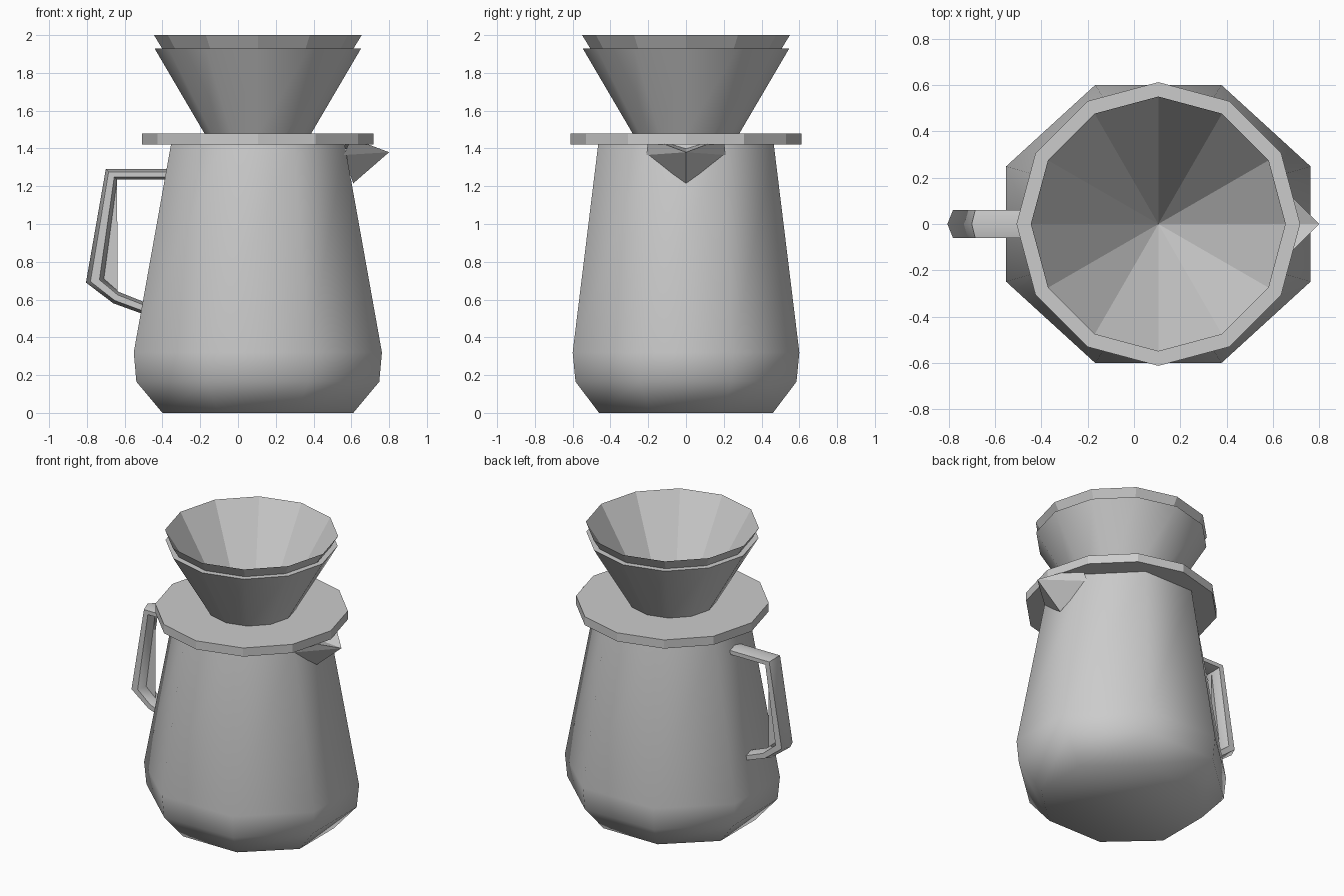
import bpy
from math import cos, sin, pi, radians

if "Cube" in bpy.data.objects:
    bpy.data.objects.remove(bpy.data.objects["Cube"])

CX = 0.105  # shared vertical axis of carafe and dripper


def make(name, verts, faces, smooth=None):
    me = bpy.data.meshes.new(name)
    me.from_pydata(verts, [], faces)
    ob = bpy.data.objects.new(name, me)
    bpy.context.collection.objects.link(ob)
    bpy.ops.object.select_all(action='DESELECT')
    ob.select_set(True)
    bpy.context.view_layer.objects.active = ob
    bpy.ops.object.mode_set(mode='EDIT')
    bpy.ops.mesh.select_all(action='SELECT')
    bpy.ops.mesh.normals_make_consistent(inside=False)
    bpy.ops.object.mode_set(mode='OBJECT')
    if smooth:
        bpy.ops.object.shade_smooth_by_angle(angle=radians(smooth))
    return ob


def bridge(rows, n, closed=False):
    pairs = rows if closed else rows - 1
    return [(i * n + j, i * n + (j + 1) % n,
             (i + 1) % rows * n + (j + 1) % n, (i + 1) % rows * n + j)
            for i in range(pairs) for j in range(n)]


def lathe(name, profile, n, offset=0.0, base=False, closed=False, smooth=None):
    """Profile entries are (x radius, y radius, z)."""
    verts = [(CX + rx * cos(2 * pi * j / n + offset), ry * sin(2 * pi * j / n + offset), z)
             for rx, ry, z in profile for j in range(n)]
    faces = bridge(len(profile), n, closed)
    if base:
        faces.append(tuple(range(n)))
    return make(name, verts, faces, smooth)


# carafe: open eight-sided body, slightly wider in x
k = 1 / cos(pi / 8)
body = [(0.505, 0.46, 0), (0.643, 0.585, 0.165), (0.657, 0.60, 0.32), (0.46, 0.465, 1.42)]
lathe("carafe_body", [(a * k, b * k, z) for a, b, z in body], 8, pi / 8, base=True, smooth=80)

# dripper: base ring, cone with thin rim
lathe("dripper_base", [(r, r, z) for r, z in
      ((0.28, 1.42), (0.612, 1.42), (0.612, 1.48), (0.28, 1.48))], 12, closed=True)
lathe("dripper_cone", [(r, r, z) for r, z in
      ((0.28, 1.475), (0.547, 1.93), (0.508, 1.93))], 12, smooth=40)

# paper filter: faceted cone down to a point
n = 12
rim = [(CX + 0.55 * cos(2 * pi * j / n), 0.55 * sin(2 * pi * j / n), 2.0) for j in range(n)]
make("paper_filter", rim + [(CX, 0, 1.1)], [(j, (j + 1) % n, n) for j in range(n)])

# pouring spout with a shallow channel on top
make("spout",
     [(0.80, 0, 1.38), (0.61, 0, 1.215), (0.56, 0.21, 1.365), (0.56, -0.21, 1.365),
      (0.60, 0.20, 1.455), (0.60, -0.20, 1.455), (0.55, 0, 1.40)],
     [(0, 2, 1), (0, 1, 3), (0, 4, 2), (0, 3, 5), (0, 6, 4), (0, 5, 6)])

# handle: six-sided section swept through outer/inner point pairs
stations = [((-0.36, 1.29), (-0.36, 1.235)), ((-0.70, 1.29), (-0.64, 1.235)),
            ((-0.805, 0.69), (-0.71, 0.71)), ((-0.66, 0.58), (-0.63, 0.64)),
            ((-0.48, 0.515), (-0.48, 0.58))]
verts = []
for (ox, oz), (ix, iz) in stations:
    for t, y in ((0, 0), (0.25, 0.06), (0.75, 0.06), (1, 0), (0.75, -0.06), (0.25, -0.06)):
        verts.append((ox + (ix - ox) * t, y, oz + (iz - oz) * t))
caps = [tuple(range(6)), tuple(range(24, 30))]
make("handle", verts, bridge(5, 6) + caps, smooth=65)

# thin web inside the handle's lower bend
make("handle_web", [(-0.64, 0, 1.235), (-0.71, 0, 0.71), (-0.638, 0, 0.635)], [(0, 1, 2)])
